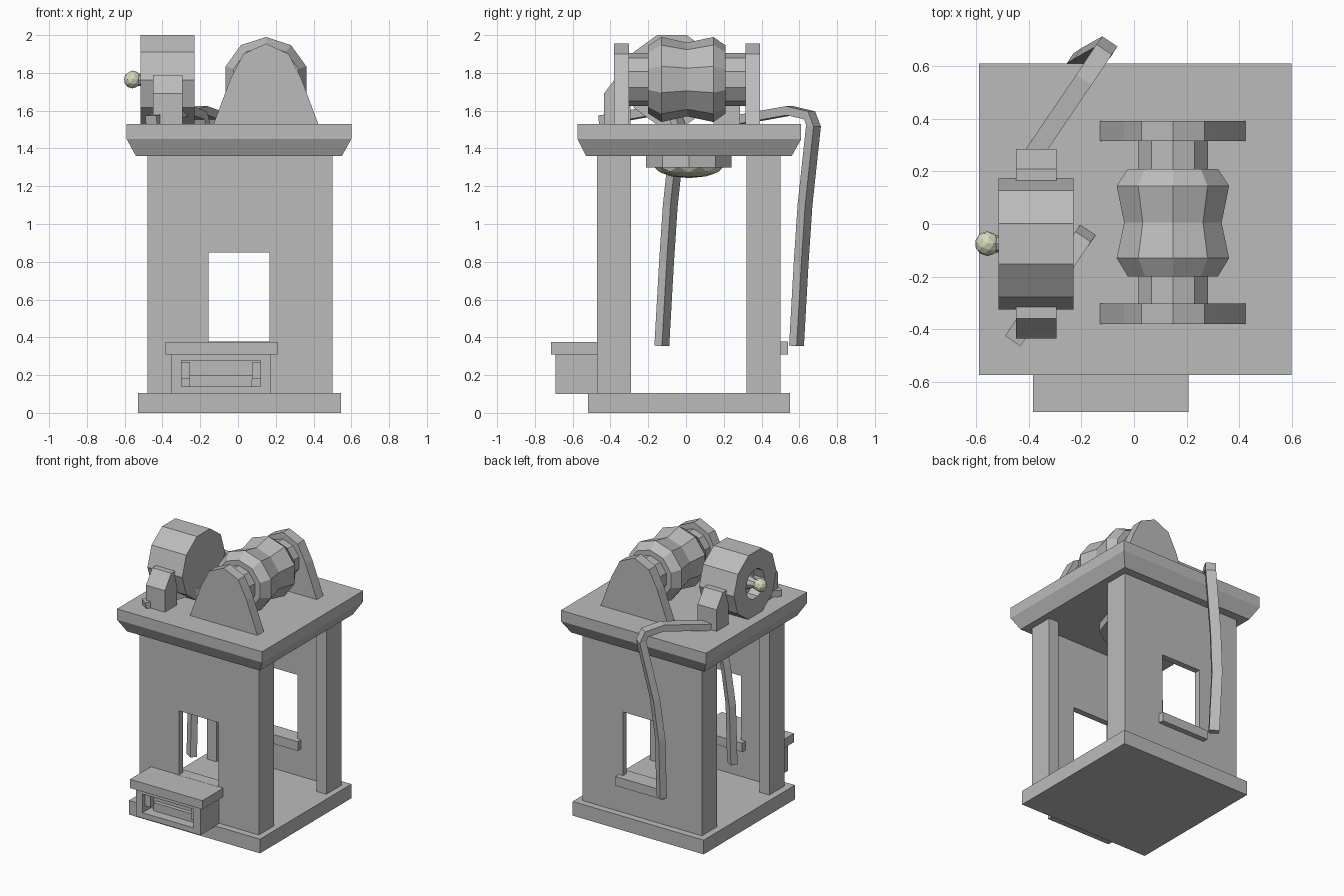
import bpy, bmesh, math
from mathutils import Vector

cube = bpy.data.objects.get("Cube")
if cube:
    bpy.data.objects.remove(cube, do_unlink=True)


def material(name, rgb):
    m = bpy.data.materials.new(name)
    m.use_nodes = True
    m.diffuse_color = (*rgb, 1)
    m.node_tree.nodes["Principled BSDF"].inputs["Base Color"].default_value = (*rgb, 1)
    return m


GREY = material("plain grey", (0.5, 0.5, 0.5))
CREAM = material("pale cream", (0.68, 0.7, 0.5))


def finish(name, bm, mat=GREY):
    bmesh.ops.recalc_face_normals(bm, faces=bm.faces)
    me = bpy.data.meshes.new(name)
    bm.to_mesh(me)
    bm.free()
    me.materials.append(mat)
    ob = bpy.data.objects.new(name, me)
    bpy.context.collection.objects.link(ob)
    return ob


def loft(name, rings, mat=GREY):
    """Skin a list of equal-length point loops and cap both ends."""
    bm = bmesh.new()
    loops = [[bm.verts.new(p) for p in ring] for ring in rings]
    n = len(loops[0])
    for a, b in zip(loops, loops[1:]):
        for i in range(n):
            j = (i + 1) % n
            bm.faces.new((a[i], a[j], b[j], b[i]))
    bm.faces.new(loops[0])
    bm.faces.new(loops[-1])
    return finish(name, bm, mat)


def rect(x, y, z):
    return [(x[0], y[0], z), (x[1], y[0], z), (x[1], y[1], z), (x[0], y[1], z)]


def box(name, x, y, z):
    return loft(name, [rect(x, y, z[0]), rect(x, y, z[1])])


def turned(name, axis, centre, profile, sides, start=0.0):
    """Stack of regular polygons (position, radius) along an axis."""
    rings = []
    for pos, r in profile:
        ring = []
        for i in range(sides):
            a = start + math.tau * i / sides
            u, v = r * math.cos(a), r * math.sin(a)
            off = {"x": (pos, u, v), "y": (u, pos, v), "z": (u, v, pos)}[axis]
            ring.append(Vector(centre) + Vector(off))
        rings.append(ring)
    return loft(name, rings)


def cut(target, cutter):
    mod = target.modifiers.new("opening", "BOOLEAN")
    mod.operation = "DIFFERENCE"
    mod.object = cutter
    bpy.context.view_layer.objects.active = target
    bpy.ops.object.modifier_apply(modifier=mod.name)
    bpy.data.objects.remove(cutter, do_unlink=True)


def ball(name, centre, size):
    bm = bmesh.new()
    bmesh.ops.create_icosphere(bm, subdivisions=2, radius=1)
    for v in bm.verts:
        v.co = Vector([c + s * k for c, s, k in zip(centre, size, v.co)])
    return finish(name, bm, CREAM)


# Floor slab and chamfered table top
box("floor_slab", (-0.53, 0.545), (-0.52, 0.55), (0, 0.105))
low, high = ((-0.54, 0.55), (-0.53, 0.56)), ((-0.59, 0.6), (-0.575, 0.61))
loft("table_top", [rect(*low, 1.36), rect(*high, 1.45), rect(*high, 1.53)])

# Thin end walls with windows, and the corner posts behind them
for side, wall_y, post_y in (("front", (-0.47, -0.425), (-0.43, -0.29)),
                             ("back", (0.455, 0.5), (0.32, 0.46))):
    wall = box(side + "_wall", (-0.48, 0.5), wall_y, (0.1, 1.37))
    cut(wall, box("window_cutter", (-0.155, 0.168), (wall_y[0] - 0.1, wall_y[1] + 0.1), (0.37, 0.85)))
    for hand, post_x in (("right", (-0.48, -0.4)), ("left", (0.42, 0.5))):
        box(f"{side}_{hand}_post", post_x, post_y, (0.1, 1.37))
box("back_sill", (-0.19, 0.2), (0.415, 0.54), (0.31, 0.378))
box("front_sill", (-0.19, 0.2), (-0.475, -0.385), (0.31, 0.376))

# Bench with a recessed front
bench = box("bench_body", (-0.355, 0.175), (-0.69, -0.465), (0.1, 0.315))
cut(bench, box("recess_cutter", (-0.3, 0.12), (-0.8, -0.59), (0.14, 0.278)))
box("bench_top", (-0.385, 0.208), (-0.715, -0.465), (0.31, 0.375))
box("recess_step", (-0.26, 0.075), (-0.62, -0.585), (0.14, 0.2))
for hand, x in (("right", (-0.3, -0.255)), ("left", (0.075, 0.12))):
    box(f"recess_{hand}_bracket", x, (-0.66, -0.62), (0.18, 0.27))

# Waisted roller on an axle between two arched plates
RX, RZ = 0.148, 1.765
turned("roller", "y", (RX, 0, RZ),
       [(-0.2, 0.18), (-0.13, 0.225), (0.005, 0.195), (0.145, 0.225), (0.21, 0.18)],
       10, math.pi / 2)
turned("axle", "y", (RX, 0, RZ), [(-0.31, 0.14), (0.32, 0.14)], 10, math.pi / 2)
arch = [(0.277, 1.53), (0.187, 1.77), (0.12, 1.9), (0.0, 1.955)]
outline = arch + [(-x, z) for x, z in reversed(arch[:-1])]
for side, y0, y1 in (("front", -0.38, -0.303), ("back", 0.315, 0.393)):
    loft(side + "_arched_plate", [[(RX + x, y, z) for x, z in outline] for y in (y0, y1)])

# Ten-sided motor housing with a hub socket, stem and knob
hub = (0, -0.075, 1.763)
housing = turned("motor_housing", "x", hub, [(-0.515, 0.25), (-0.23, 0.25)], 10)
cut(housing, turned("hub_cutter", "x", hub, [(-0.6, 0.11), (-0.43, 0.11)], 10))
turned("knob_stem", "x", hub, [(-0.44, 0.06), (-0.5, 0.035), (-0.56, 0.03)], 8)
ball("knob", (-0.558, -0.075, 1.765), (0.047, 0.047, 0.047))

# Sloped feet either side of the housing
foot = [(0.22, 1.53), (0.36, 1.53), (0.36, 1.69), (0.285, 1.79), (0.22, 1.79)]
for side, sign in (("front", -1), ("back", 1)):
    loft(side + "_motor_foot",
         [[(x, hub[1] + sign * y, z) for y, z in foot] for x in (-0.45, -0.295)])

# Two matching hanging straps
path = [Vector(p) for p in ((-0.38, 0.27, 1.55), (-0.19, 0.55, 1.6), (-0.12, 0.655, 1.575),
                            (-0.105, 0.675, 1.52), (-0.185, 0.63, 1.1),
                            (-0.215, 0.61, 0.8), (-0.21, 0.585, 0.355))]
across = Vector((0.83, -0.55, 0)).normalized()
for name, shift in (("back_strap", Vector((0, 0, 0))), ("inner_strap", Vector((-0.08, -0.713, 0)))):
    rings = []
    for i, p in enumerate(path):
        along = path[min(i + 1, len(path) - 1)] - path[max(i - 1, 0)]
        w = across * 0.035
        t = along.cross(across).normalized() * 0.024
        rings.append([p + shift + w + t, p + shift - w + t, p + shift - w - t, p + shift + w - t])
    loft(name, rings)

# Ceiling lamp under the table top
turned("lamp_base", "z", (0.005, 0.015, 0), [(1.3, 0.238), (1.37, 0.238)], 10)
ball("lamp_bulb", (0.005, 0.015, 1.305), (0.185, 0.185, 0.062))
